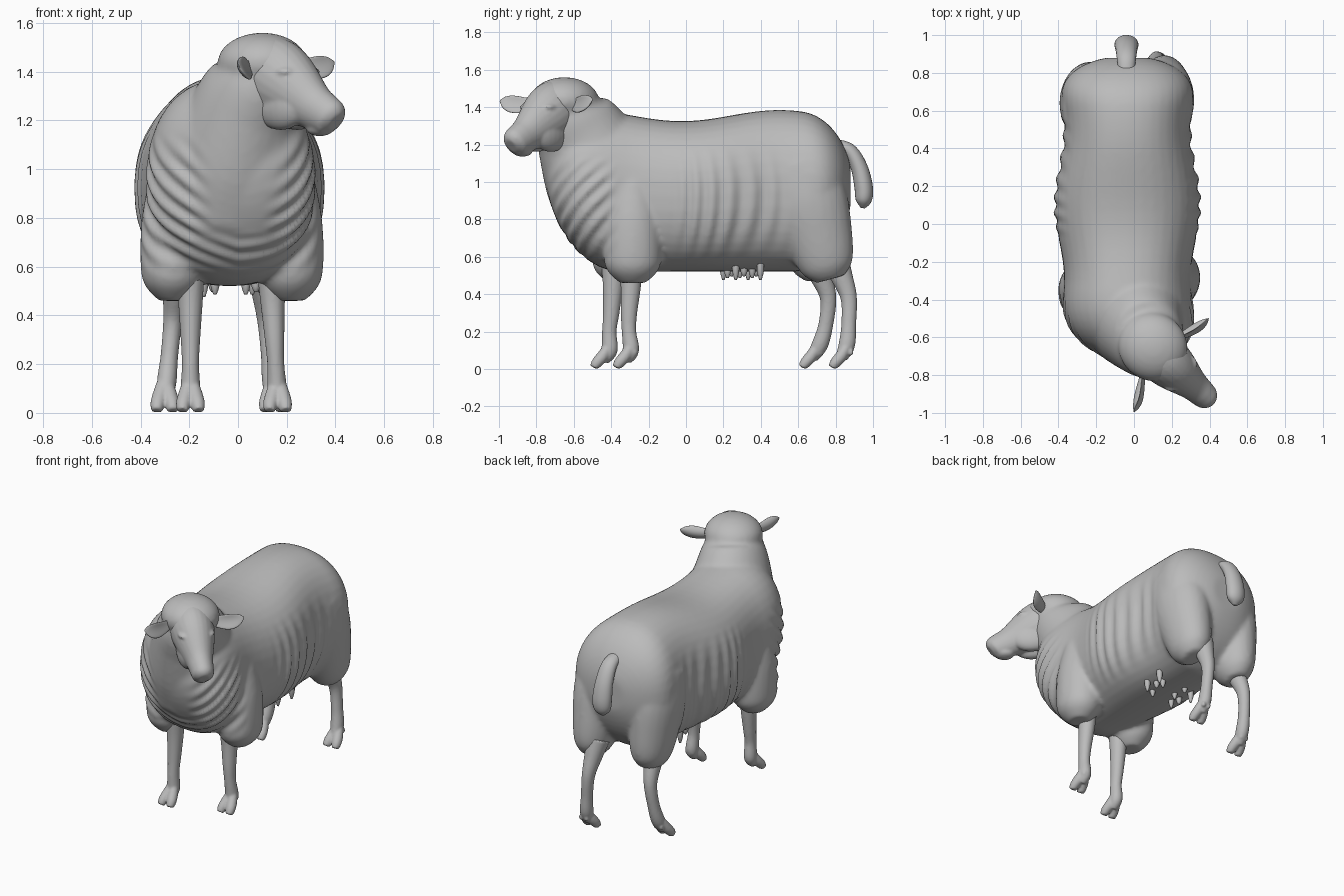
import bpy, bmesh, math
from mathutils import Vector, Matrix

cube = bpy.data.objects.get("Cube")
if cube:
    bpy.data.objects.remove(cube)

grey = bpy.data.materials.new("plain_grey")
grey.use_nodes = True
color = (.5, .5, .5, 1)
grey.diffuse_color = color
grey.node_tree.nodes["Principled BSDF"].inputs["Base Color"].default_value = color

RIGHTWARD, BACKWARD, UPWARD = Vector((1, 0, 0)), Vector((0, 1, 0)), Vector((0, 0, 1))
# The head looks to its left
turn = math.radians(-42)
gaze = Vector((math.cos(turn), math.sin(turn), 0))
across = Vector((-gaze.y, gaze.x, 0))
poll = Vector((.12, -.68, 0))


def spline(points, steps):
    """Catmull-Rom curve through tuples of any length."""
    curve = []
    last = len(points) - 1
    for i in range(last):
        before, start, end, after = (
            Vector(points[max(0, min(last, i + offset))]) for offset in (-1, 0, 1, 2))
        leave, arrive = (end - before) / 2, (after - start) / 2
        for k in range(steps):
            t = k / steps
            ease = t * t * (3 - 2 * t)
            curve.append(start.lerp(end, ease) + leave * (t * (1 - t) ** 2)
                         - arrive * (t * t * (1 - t)))
    return curve + [Vector(points[-1])]


def tube(bm, points, side=RIGHTWARD, axis=None, deep=1, power=2, sides=24, steps=6, cup=None):
    """Loft through (x, y, z, half width) with depth = deep * width, or a fifth value."""
    path = spline(points, steps)
    rings = []
    for i, point in enumerate(path):
        center, radius = Vector(point[:3]), point[3]
        depth = point[4] if len(point) > 4 else radius * deep
        following, previous = path[min(i + 1, len(path) - 1)], path[max(i - 1, 0)]
        tangent = axis or Vector((following - previous)[:3]).normalized()
        wide = (side - tangent * side.dot(tangent)).normalized()
        tall = tangent.cross(wide)
        ring = []
        for k in range(sides):
            angle = math.tau * k / sides
            c, s = (math.copysign(abs(value) ** (2 / power), value)
                    for value in (math.cos(angle), math.sin(angle)))
            place = center + wide * (c * radius) + tall * (s * depth)
            if cup:
                place += cup * (c * radius) ** 2
            ring.append(bm.verts.new(place))
        rings.append(ring)
    for ring, other in zip(rings, rings[1:]):
        for k in range(sides):
            bm.faces.new((ring[k - 1], ring[k], other[k], other[k - 1]))
    bm.faces.new(rings[0])
    bm.faces.new(rings[-1])


def blob(bm, center, radii, angle=turn):
    matrix = (Matrix.Translation(center) @ Matrix.Rotation(angle, 4, "Z")
              @ Matrix.Diagonal((*radii, 1)))
    bmesh.ops.create_uvsphere(bm, u_segments=24, v_segments=16, radius=1, matrix=matrix)


def finish(name, bm, voxel=0, smooth=0):
    """Make the object; with a voxel size, fuse its pieces into one skin."""
    bmesh.ops.recalc_face_normals(bm, faces=bm.faces[:])
    mesh = bpy.data.meshes.new(name)
    bm.to_mesh(mesh)
    bm.free()
    part = bpy.data.objects.new(name, mesh)
    bpy.context.collection.objects.link(part)
    if voxel:
        fuse = part.modifiers.new("fuse", "REMESH")
        fuse.mode, fuse.voxel_size = "VOXEL", voxel
        soften = part.modifiers.new("soften", "SMOOTH")
        soften.factor, soften.iterations = .5, smooth
        evaluated = part.evaluated_get(bpy.context.evaluated_depsgraph_get())
        mesh = bpy.data.meshes.new_from_object(evaluated)
        part.modifiers.clear()
        part.data = mesh
    mesh.materials.clear()
    mesh.materials.append(grey)
    mesh.polygons.foreach_set("use_smooth", [True] * len(mesh.polygons))
    mesh.update()
    return part


def on_head(forward, sideways, height):
    return poll + gaze * forward + across * sideways + UPWARD * height


def trunk_station(y):
    """Centre, half width and half height, rounded off at chest and rump."""
    front, rear = max(0, (-.35 - y) / .4), max(0, (y - .6) / .29)
    rounding = math.sqrt(max(0, 1 - front ** 2 - rear ** 2.5))
    top, bottom = 1.355 + .03 * math.cos(6 * y - 3), .52 + .1 * rear
    middle = (top + bottom) / 2 + .1 * front ** 2
    width = .36 + .025 * math.cos(8 * y - .8)
    return (-.035 + .08 * front ** 2, y, middle, width * rounding, (top - bottom) / 2 * rounding)


# Fleece: trunk, neck and woolly cap
bm = bmesh.new()
stations = [-.75 + 1.63 * (1 - math.cos(math.pi * i / 40)) / 2 for i in range(41)]
tube(bm, [trunk_station(y) for y in stations], axis=BACKWARD, power=2.3, sides=40, steps=1)
tube(bm, [(-.03, -.38, .9, .3), (0, -.47, 1.08, .28), (.04, -.56, 1.25, .23),
          (.08, -.62, 1.36, .19), (.1, -.64, 1.45, .14)], deep=1.1, sides=32)
blob(bm, (.1, -.65, 1.435), (.19, .18, .125))

# Woolly shoulders and thighs, the right ones set further forward
sleeve = [(1, .09), (.8, .13), (.6, .135), (.52, .115), (.46, .06)]
for x, y in ((.215, -.285), (-.265, -.35)):
    tube(bm, [(x, y, z, radius) for z, radius in sleeve], deep=1.15)
thigh = [(1.1, .14), (.9, .16), (.7, .14), (.55, .11), (.48, .06)]
for x, lean in ((.16, .28), (-.235, .2)):
    tube(bm, [(x, .6 + lean * (1.1 - z), z, radius) for z, radius in thigh], deep=1.3)
fleece = finish("fleece", bm, voxel=.014, smooth=8)


def band(value, low, high, soft):
    return max(0, min(1, (value - low) / soft, (high - value) / soft))


# Hanging folds on the flanks, draped folds around the chest
normals = [vertex.normal.copy() for vertex in fleece.data.vertices]
for vertex, normal in zip(fleece.data.vertices, normals):
    x, y, z = vertex.co
    flank = band(y, -.1, .6, .15) * band(z, .5, 1.2, .25) * band(abs(x), .2, 1, .1)
    hanging = math.sin(66 * y + 3 * math.sin(5 * z) + 1.5 * math.sin(9 * y))
    lower = max(band(abs(x), .1, 1, .1), band(z, .5, .75, .1))
    chest = band(y, -.76, -.36, .1) * band(z, .56, 1.15, .15) * lower
    draped = math.sin(62 * (z - .9 * y - .35 * abs(x)) + 2 * math.sin(8 * x))
    vertex.co += normal * (hanging * flank + draped * chest) * .008

# Wool tufts under the belly
bm = bmesh.new()
for i in range(10):
    x, y = (.08 if i % 2 else -.14) + .05 * math.sin(5 * i), .2 + .022 * i
    tube(bm, [(x, y, .58, .02), (x, y, .52, .018), (x, y, .475 + .01 * (i % 3), .006)],
         sides=8, steps=3)
finish("belly_tufts", bm)

# Head, with chin, eyes, brows, nostrils and deep jaws
bm = bmesh.new()
profile = [(-.1, 1.44, .09), (0, 1.4, .13), (.1, 1.35, .13), (.25, 1.26, .085),
           (.32, 1.225, .073), (.36, 1.205, .064), (.38, 1.19, .035)]
tube(bm, [(*on_head(forward, 0, height), radius) for forward, height, radius in profile],
     side=across, deep=1.18)
blob(bm, on_head(.29, 0, 1.165), (.06, .05, .03))
for sign in (-1, 1):
    blob(bm, on_head(.18, .085 * sign, 1.36), (.03, .02, .02))
    blob(bm, on_head(.16, .08 * sign, 1.4), (.05, .035, .02))
    blob(bm, on_head(.34, .03 * sign, 1.26), (.025, .025, .02))
    blob(bm, on_head(.12, .05 * sign, 1.26), (.13, .06, .1))
finish("head", bm, voxel=.008, smooth=6)


# Cupped, leaf-shaped ears, broadest towards the tip
def ear(name, root, tip):
    bm = bmesh.new()
    points = []
    for i in range(13):
        t = i / 12
        center = Vector(root).lerp(Vector(tip), t) - UPWARD * (.015 * math.sin(math.pi * t))
        leaf = .004 + .02 * (1 - t) + .036 * math.sin(math.pi * t ** 1.6) ** .7
        points.append((*center, leaf))
    tube(bm, points, side=UPWARD - gaze * .3, deep=.35, steps=2, cup=gaze * 9)
    finish(name, bm)


ear("left_ear", (.2, -.62, 1.42), (.395, -.5, 1.44))
ear("right_ear", (.05, -.77, 1.42), (0, -.995, 1.435))


# Legs: a shank given as (backward, height, radius), then two toes and dewclaws
def leg(name, shank, x, y, splay, slope):
    bm = bmesh.new()
    tube(bm, [(x + splay * (.3 - z), y + back + slope * min(0, z - .3), z, radius)
              for back, z, radius in shank], deep=1.1)
    foot_x, foot_y = x + splay * .25, y + shank[-1][0] - slope * .25
    for sign in (-1, 1):
        tube(bm, [(foot_x + .01 * sign, foot_y + .03, .12, .025),
                  (foot_x + .02 * sign, foot_y, .07, .032),
                  (foot_x + .03 * sign, foot_y - .03, .035, .03),
                  (foot_x + .033 * sign, foot_y - .05, .008, .022)], sides=16)
        blob(bm, (foot_x + .02 * sign, foot_y + .05, .09), (.014, .016, .02), angle=0)
    for vertex in bm.verts:
        vertex.co.z = max(vertex.co.z, .002)
    finish(name, bm, voxel=.007, smooth=4)


front = [(0, .6, .06), (0, .45, .05), (-.01, .3, .04), (-.01, .2, .035),
         (0, .1, .04), (-.03, .05, .03)]
hind = [(-.07, .6, .07), (-.03, .5, .055), (.01, .38, .04), (.01, .24, .036),
        (0, .13, .04), (-.03, .06, .03)]
leg("front_left_leg", front, .15, -.295, .05, 0)
leg("front_right_leg", front, -.195, -.39, 0, .1)
leg("hind_left_leg", hind, .125, .86, .08, 0)
leg("hind_right_leg", hind, -.275, .75, -.1, .2)

# Tail
bm = bmesh.new()
tail = [(.78, 1.2, .04), (.87, 1.17, .05), (.925, 1.08, .058),
        (.95, .97, .064), (.95, .9, .055), (.945, .86, .015)]
tube(bm, [(-.04, y, z, radius) for y, z, radius in tail], deep=.77)
finish("tail", bm)
